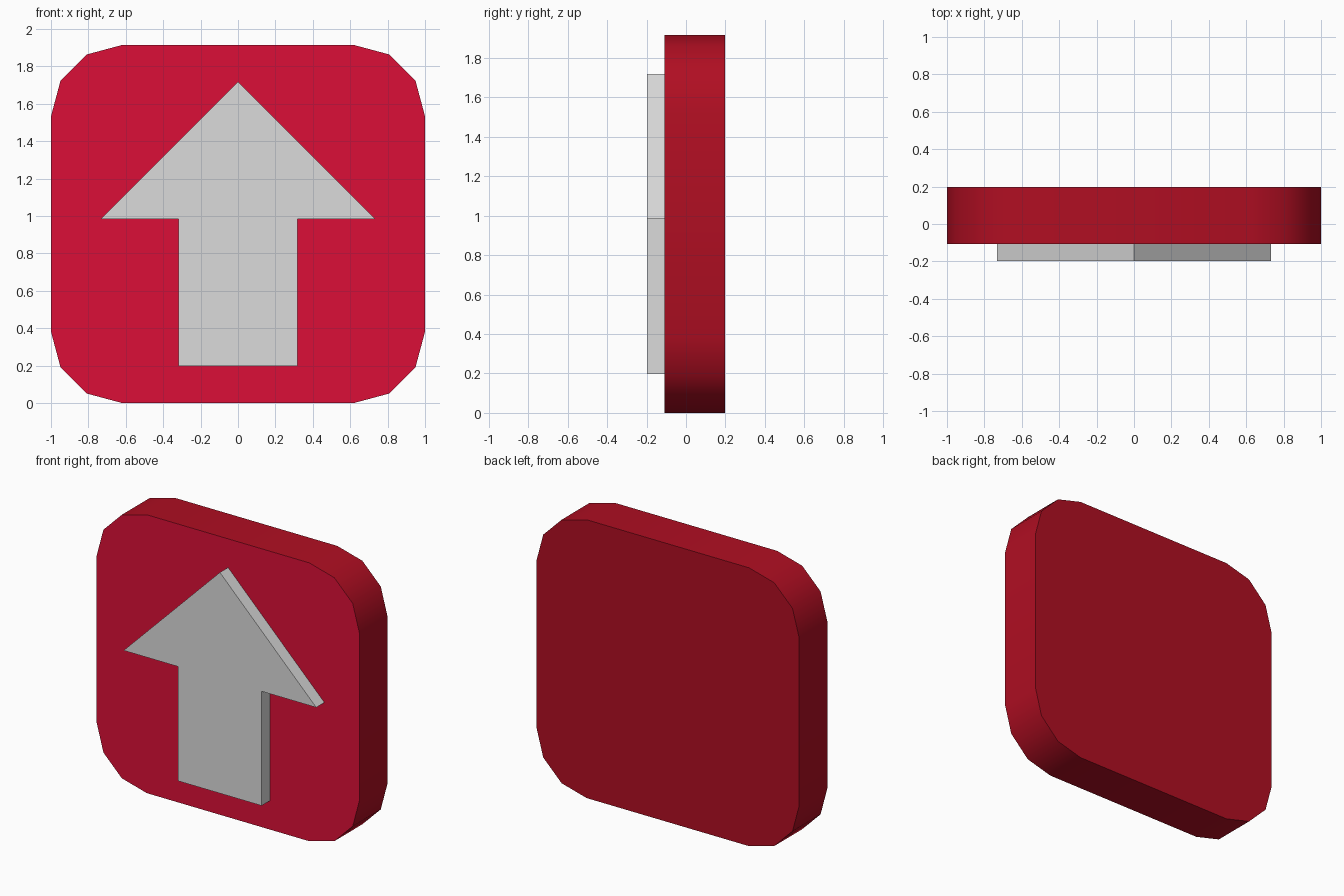
import bpy, bmesh, math

if "Cube" in bpy.data.objects:
    bpy.data.objects.remove(bpy.data.objects["Cube"])


def material(name, r, g, b):
    def lin(c):
        c /= 255
        return c / 12.92 if c <= 0.04045 else ((c + 0.055) / 1.055) ** 2.4
    m = bpy.data.materials.new(name)
    m.diffuse_color = (lin(r), lin(g), lin(b), 1)
    m.use_nodes = True
    m.node_tree.nodes["Principled BSDF"].inputs["Base Color"].default_value = m.diffuse_color
    return m


def prism(name, outline, y_front, y_back, mats):
    """Extrude an (x, z) outline, counter-clockwise from the front, along y."""
    bm = bmesh.new()
    front = bm.faces.new([bm.verts.new((x, y_front, z)) for x, z in outline])
    ext = bmesh.ops.extrude_face_region(bm, geom=[front], use_keep_orig=True)
    moved = [v for v in ext["geom"] if isinstance(v, bmesh.types.BMVert)]
    bmesh.ops.translate(bm, verts=moved, vec=(0, y_back - y_front, 0))
    bmesh.ops.recalc_face_normals(bm, faces=bm.faces)
    # the front face takes the last material, the rest the first
    for f in bm.faces:
        f.material_index = len(mats) - 1 if f.normal.y < -0.9 else 0
    mesh = bpy.data.meshes.new(name)
    bm.to_mesh(mesh)
    bm.free()
    for m in mats:
        mesh.materials.append(m)
    ob = bpy.data.objects.new(name, mesh)
    bpy.context.collection.objects.link(ob)
    return ob


dark_red = material("dark red", 176, 14, 34)
crimson = material("crimson", 219, 15, 55)
light_grey = material("light grey", 219, 219, 219)

# Rounded plate: three segments per corner
H, R = 1.915, 0.382
corners = [(1 - R, R, -90), (1 - R, H - R, 0), (R - 1, H - R, 90), (R - 1, R, 180)]
outline = [(cx + R * math.cos(math.radians(a0 + 30 * i)),
            cz + R * math.sin(math.radians(a0 + 30 * i)))
           for cx, cz, a0 in corners for i in range(4)]
plate = prism("plate", outline, -0.108, 0.197, [dark_red, crimson])
bpy.context.view_layer.objects.active = plate
plate.select_set(True)
bpy.ops.object.shade_smooth_by_angle(angle=math.radians(40))

# Raised arrow: right half mirrored to the left
half = [(0.318, 0.198), (0.318, 0.985), (0.733, 0.985)]
arrow = half + [(0, 1.718)] + [(-x, z) for x, z in reversed(half)]
prism("arrow", arrow, -0.197, -0.108, [light_grey])
